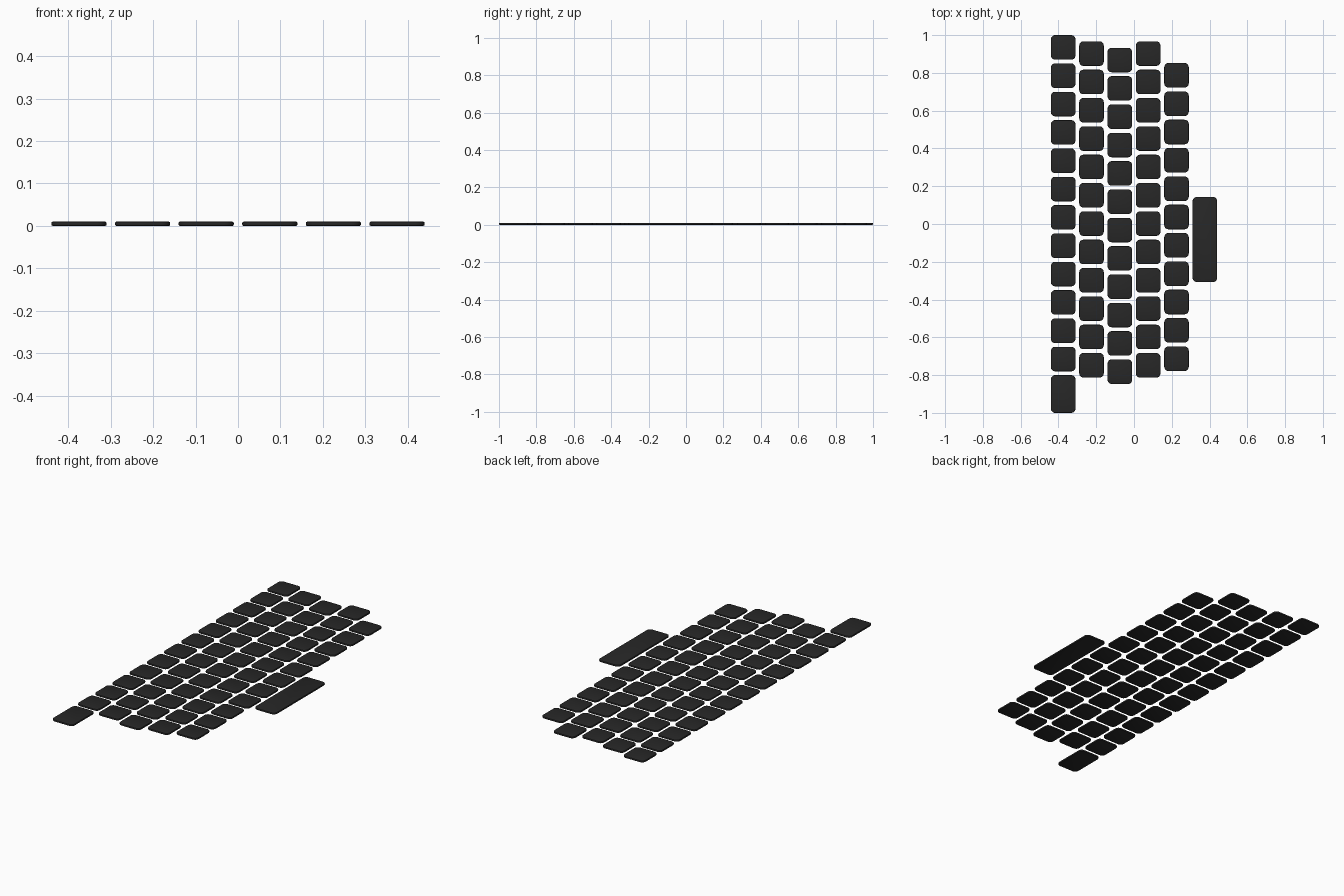
import bpy, bmesh

if "Cube" in bpy.data.objects:
    bpy.data.objects.remove(bpy.data.objects["Cube"])

PITCH, KEY, THICK = 0.15, 0.13, 0.01

mat = bpy.data.materials.new("dark_plastic")
mat.diffuse_color = (0.02, 0.02, 0.02, 1)
mat.use_nodes = True
mat.node_tree.nodes["Principled BSDF"].inputs["Base Color"].default_value = mat.diffuse_color


def keycap(name, x, y_top, length=KEY):
    """Thin rounded tile whose +y edge lies at y_top."""
    bm = bmesh.new()
    bmesh.ops.create_cube(bm, size=1)
    bmesh.ops.scale(bm, vec=(KEY, length, THICK), verts=bm.verts)
    # rounded plan corners
    upright = [e for e in bm.edges
               if abs(e.verts[0].co.z - e.verts[1].co.z) > THICK / 2]
    bmesh.ops.bevel(bm, geom=upright, offset=0.022, segments=5,
                    profile=0.5, affect='EDGES')
    # softened top and bottom rims
    rims = [e for e in bm.edges
            if abs(e.verts[0].co.z - e.verts[1].co.z) < 1e-5]
    bmesh.ops.bevel(bm, geom=rims, offset=0.003, segments=2,
                    profile=0.5, affect='EDGES')
    mesh = bpy.data.meshes.new(name)
    bm.to_mesh(mesh)
    bm.free()
    mesh.materials.append(mat)
    obj = bpy.data.objects.new(name, mesh)
    obj.location = (x, y_top - length / 2, THICK / 2)
    bpy.context.collection.objects.link(obj)
    bpy.context.view_layer.objects.active = obj
    obj.select_set(True)


# rows of standard keys: (row name, x, y of first edge, count)
rows = [
    ("number_key", -0.375, 1.0, 12),
    ("upper_letter_key", -0.225, 0.967, 12),
    ("home_letter_key", -0.075, 0.933, 12),
    ("lower_letter_key", 0.075, 0.967, 12),
    ("bottom_letter_key", 0.225, 0.852, 11),
]
for name, x, y0, count in rows:
    for i in range(count):
        keycap(f"{name}_{i + 1}", x, y0 - i * PITCH)

# long keys
keycap("backspace_key", -0.375, -0.8, 0.2)
keycap("space_bar", 0.375, 0.143, 0.45)

bpy.ops.object.shade_smooth_by_angle()
